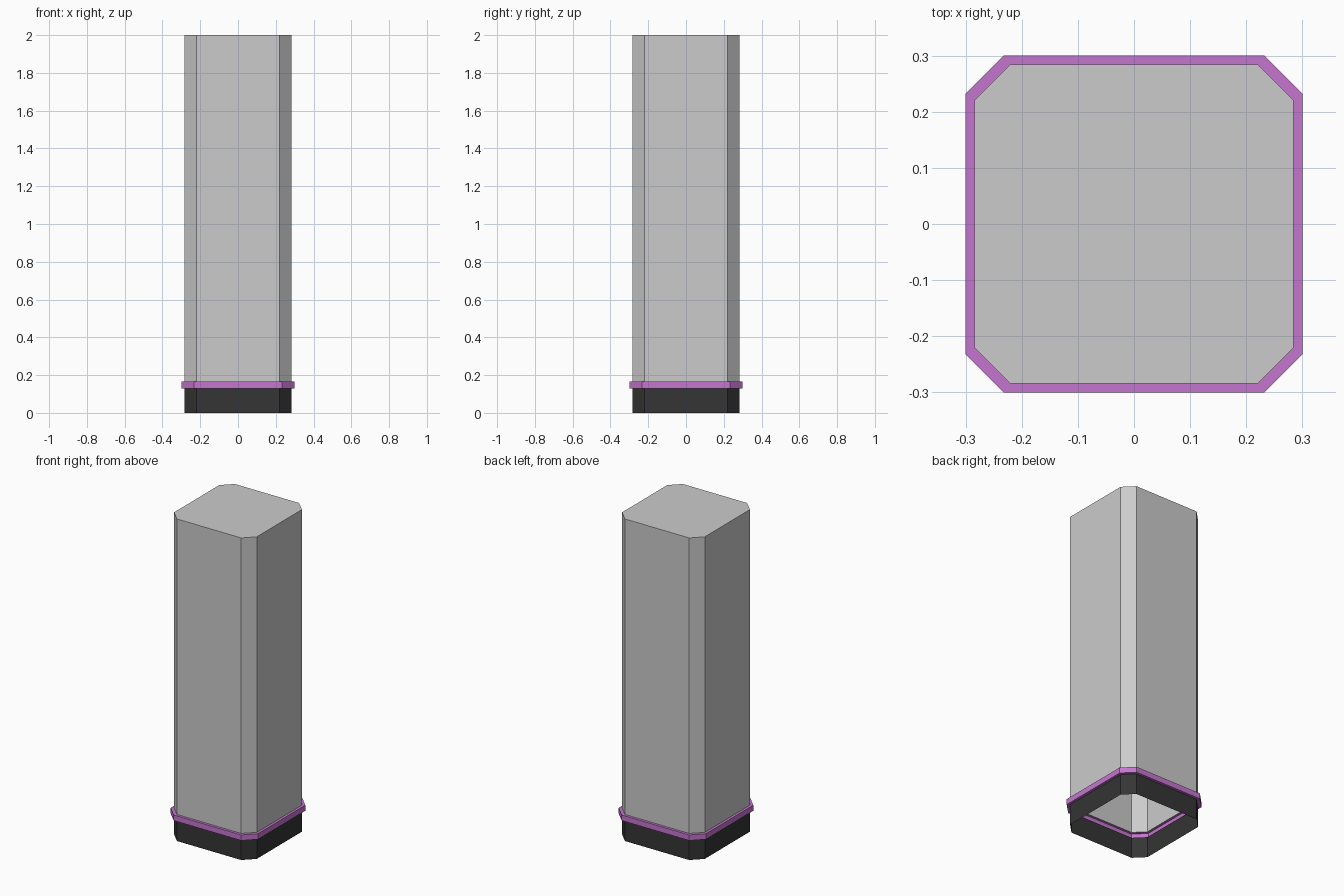
import bpy, bmesh

if "Cube" in bpy.data.objects:
    bpy.data.objects.remove(bpy.data.objects["Cube"])


def octagon(bm, half, flat, z):
    # square outline with chamfered corners, counter-clockwise
    pts = [(half, -flat), (half, flat), (flat, half), (-flat, half),
           (-half, flat), (-half, -flat), (-flat, -half), (flat, -half)]
    return [bm.verts.new((x, y, z)) for x, y in pts]


def shell(name, profile, cap_top=False, color=None):
    # loft an open shell through the octagonal rings, bottom to top
    bm = bmesh.new()
    rings = [octagon(bm, *p) for p in profile]
    for low, high in zip(rings, rings[1:]):
        for i in range(8):
            j = (i + 1) % 8
            bm.faces.new((low[i], low[j], high[j], high[i]))
    if cap_top:
        bm.faces.new(rings[-1])
    mesh = bpy.data.meshes.new(name)
    bm.to_mesh(mesh)
    bm.free()
    if color:
        mat = bpy.data.materials.new(name + "_color")
        mat.diffuse_color = color
        mat.use_nodes = True
        mat.node_tree.nodes["Principled BSDF"].inputs["Base Color"].default_value = mat.diffuse_color
        mesh.materials.append(mat)
    obj = bpy.data.objects.new(name, mesh)
    bpy.context.collection.objects.link(obj)
    return obj


INNER = (0.284, 0.221)   # half width, half length of flat side
OUTER = (0.30, 0.232)

# Dark plinth, open underneath
shell("base", [(*INNER, 0.0), (*INNER, 0.13)], color=(0.035, 0.035, 0.035, 1))

# Protruding coloured band, hollow inside
shell("band", [(*INNER, 0.13), (*OUTER, 0.13), (*OUTER, 0.165), (*INNER, 0.165)],
      color=(0.55, 0.18, 0.62, 1))

# Tall column shaft, closed at the top
shell("shaft", [(*INNER, 0.165), (*INNER, 2.0)], cap_top=True)
